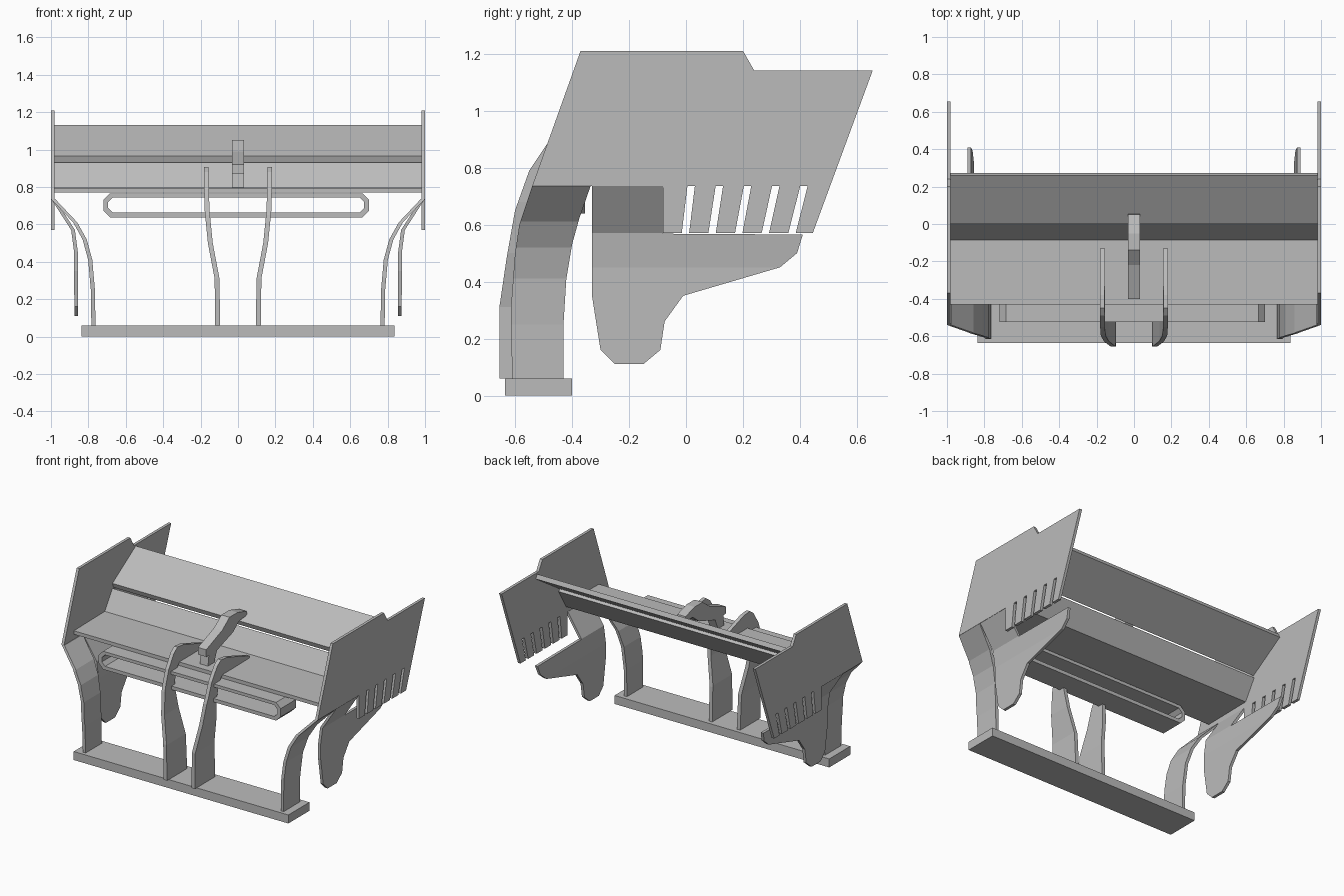
import bpy, bmesh
from mathutils import Vector

cube = bpy.data.objects.get("Cube")
if cube:
    bpy.data.objects.remove(cube, do_unlink=True)

grey = bpy.data.materials.new("plain_grey")
grey.use_nodes = True
COLOUR = (0.5, 0.5, 0.5, 1)
grey.diffuse_color = COLOUR
grey.node_tree.nodes["Principled BSDF"].inputs["Base Color"].default_value = COLOUR


def finish(name, bm):
    bmesh.ops.recalc_face_normals(bm, faces=bm.faces)
    mesh = bpy.data.meshes.new(name)
    bm.to_mesh(mesh)
    bm.free()
    mesh.materials.append(grey)
    ob = bpy.data.objects.new(name, mesh)
    bpy.context.collection.objects.link(ob)
    return ob


def bend_at(bend, z):
    """Sideways position at height z along a (z, x) polyline."""
    for (z0, x0), (z1, x1) in zip(bend, bend[1:]):
        if z <= z1:
            return x0 + (x1 - x0) * (z - z0) / (z1 - z0)
    return bend[-1][1]


def slab(name, profile, width, bend=((0, 0), (2, 0)), side=1):
    """Side profile (y, z) extruded across x and bent sideways by height."""
    bm = bmesh.new()
    bm.faces.new([bm.verts.new((0, y, z)) for y, z in profile])
    for z, _ in bend[1:-1]:
        bmesh.ops.bisect_plane(bm, geom=bm.verts[:] + bm.edges[:] + bm.faces[:],
                               plane_co=(0, 0, z), plane_no=(0, 0, 1))
    out = bmesh.ops.extrude_face_region(bm, geom=bm.faces[:])
    moved = [v for v in out["geom"] if isinstance(v, bmesh.types.BMVert)]
    bmesh.ops.translate(bm, verts=moved, vec=(width, 0, 0))
    for v in bm.verts:
        v.co.x = side * (v.co.x - width / 2 + bend_at(bend, v.co.z))
    return finish(name, bm)


def straight(x):
    return ((0, x), (2, x))


# Base beam
slab("base_beam", [(-.635, 0), (-.4, 0), (-.4, .06), (-.635, .06)], 1.675)

# Wing: main plane with kicked-up rear, and the flap above it
slab("main_plane", [(-.43, .77), (-.43, .795), (-.085, .8), (0, .93),
                    (.02, .915), (-.065, .775)], 1.96)
slab("flap", [(0, .965), (.26, 1.13), (.273, 1.1), (.012, .932)], 1.96)

# End plate outline with slots open along its lower edge
plate = [(-.54, .735), (-.37, 1.21), (.2, 1.21), (.24, 1.14), (.655, 1.14), (.445, .57)]
for i in reversed(range(5)):
    low, high = -.015 + .0935 * i, .005 + .099 * i
    plate += [(low + .026, .57), (high + .026, .735), (high, .735), (low, .57)]
plate += [(-.08, .57), (-.08, .735)]

# Curved outer leg
leg = [(-.61, .06), (-.615, .3), (-.6, .5), (-.585, .6), (-.54, .735),
       (-.335, .735), (-.375, .62), (-.4, .53), (-.42, .41), (-.43, .25), (-.43, .06)]
leg_bend = ((0, .772), (.25, .776), (.41, .79), (.52, .82), (.61, .87), (.735, .988))

# Hanging fin whose top leans out to the end plate
fin = [(-.33, .735), (-.08, .735), (-.08, .568), (.41, .565), (.39, .5), (.33, .45),
       (-.01, .35), (-.075, .26), (-.09, .16), (-.15, .11), (-.25, .11), (-.3, .16), (-.33, .35)]
fin_bend = ((0, .865), (.45, .866), (.57, .882), (.735, .988))

# Central pylon that hooks over the front of the wing
pylon = [(-.655, .06), (-.655, .31), (-.63, .48), (-.6, .65), (-.55, .79), (-.49, .88),
         (-.45, .908), (-.38, .9), (-.13, .815), (-.13, .797), (-.43, .797), (-.47, .75),
         (-.49, .65), (-.47, .5), (-.44, .3), (-.43, .06)]
pylon_bend = ((0, .108), (.31, .112), (.5, .148), (.68, .166), (.92, .17))

for label, side in (("left", 1), ("right", -1)):
    slab(label + "_end_plate", plate, .02, straight(.99), side)
    slab(label + "_outer_leg", leg, .022, leg_bend, side)
    slab(label + "_fin", fin, .02, fin_bend, side)
    slab(label + "_pylon", pylon, .026, pylon_bend, side)

# Pod on the centre line
slab("centre_pod", [(-.38, .797), (-.31, .797), (-.28, .87), (-.1, .93), (-.03, .985),
                    (.055, .99), (.05, 1.02), (-.05, 1.05), (-.14, 1.05), (-.22, .99),
                    (-.4, .92), (-.4, .87), (-.37, .87)], .064)


# Flat hollow loop under the wing
def loop_ring(half_x, z0, z1, cut):
    half = [(half_x - cut, z0), (half_x, z0 + cut), (half_x, z1 - cut), (half_x - cut, z1)]
    return half + [(-x, z) for x, z in reversed(half)]


bm = bmesh.new()
outer, inner = loop_ring(.71, .638, .766, .035), loop_ring(.685, .663, .744, .025)
rings = [[bm.verts.new((x - .01, y, z)) for x, z in ring]
         for ring, y in ((outer, -.525), (outer, -.355), (inner, -.355), (inner, -.525))]
for a, b in zip(rings, rings[1:] + rings[:1]):
    for i in range(8):
        j = (i + 1) % 8
        bm.faces.new((a[i], a[j], b[j], b[i]))
finish("under_wing_loop", bm)
